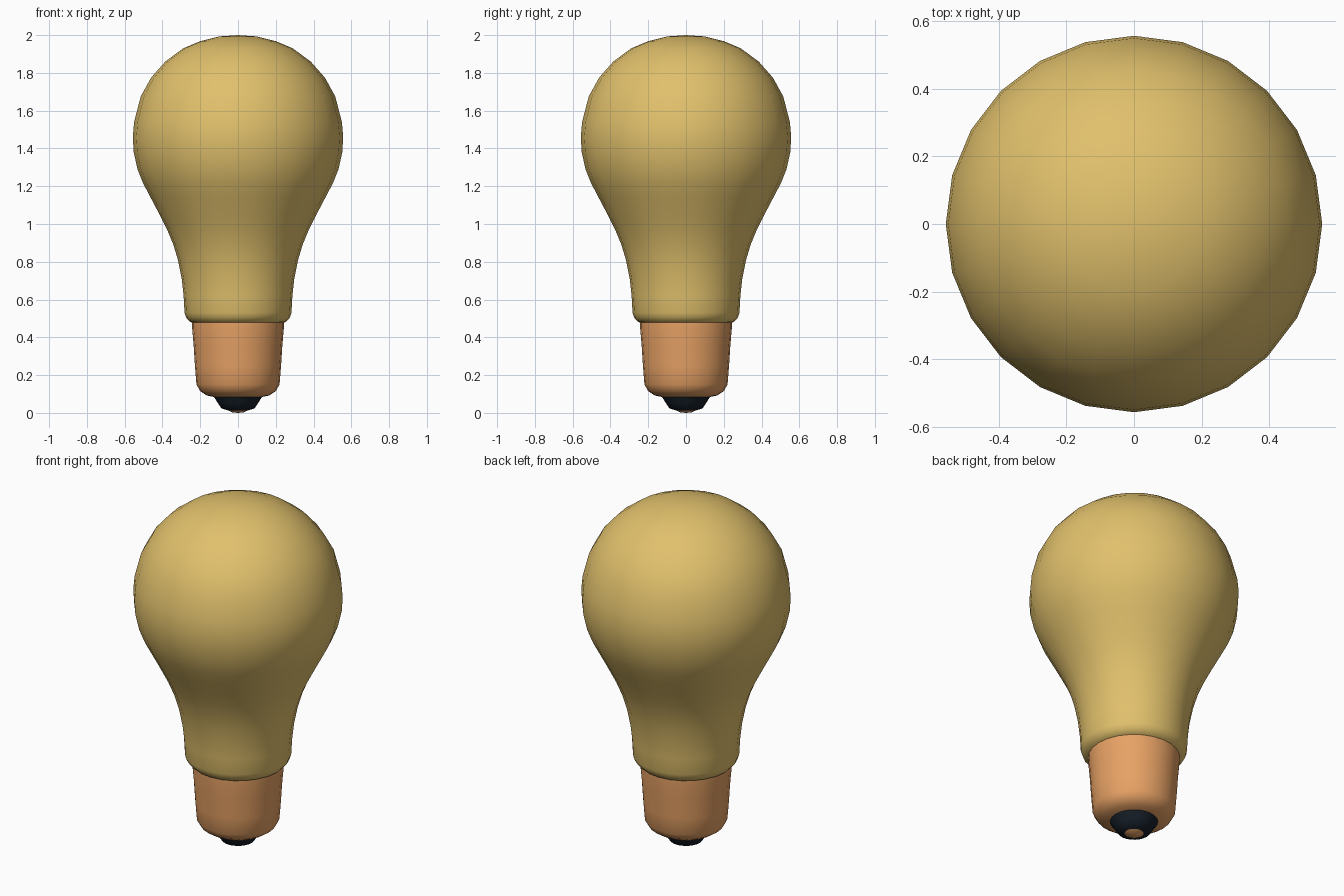
import bpy, bmesh, math

if "Cube" in bpy.data.objects:
    bpy.data.objects.remove(bpy.data.objects["Cube"])

SIDES = 24


def material(name, color):
    mat = bpy.data.materials.new(name)
    mat.diffuse_color = (*color, 1)
    mat.use_nodes = True
    mat.node_tree.nodes["Principled BSDF"].inputs["Base Color"].default_value = mat.diffuse_color
    return mat


def lathe(name, profile, mat, angle=40):
    """Spin a (radius, height) profile, listed bottom to top, about z."""
    bm = bmesh.new()
    rings = []
    for r, z in profile:
        if r == 0:
            rings.append([bm.verts.new((0, 0, z))] * SIDES)
        else:
            rings.append([bm.verts.new((r * math.cos(a), r * math.sin(a), z))
                          for a in (math.tau * i / SIDES for i in range(SIDES))])
    for low, high in zip(rings, rings[1:]):
        for i in range(SIDES):
            j = (i + 1) % SIDES
            corners = dict.fromkeys((low[i], low[j], high[j], high[i]))
            bm.faces.new(list(corners))
    bmesh.ops.recalc_face_normals(bm, faces=bm.faces)
    mesh = bpy.data.meshes.new(name)
    bm.to_mesh(mesh)
    bm.free()
    obj = bpy.data.objects.new(name, mesh)
    bpy.context.collection.objects.link(obj)
    mesh.materials.append(mat)
    bpy.ops.object.select_all(action='DESELECT')
    obj.select_set(True)
    bpy.context.view_layer.objects.active = obj
    bpy.ops.object.shade_smooth_by_angle(angle=math.radians(angle))
    return obj


glass = material("warm_glass", (0.75, 0.53, 0.15))
copper = material("copper", (0.80, 0.36, 0.13))
black = material("black_insulator", (0.008, 0.014, 0.022))

# Pear-shaped glass envelope with a rolled lower edge
lathe("glass_bulb", [
    (0.235, 0.475), (0.255, 0.482), (0.275, 0.505), (0.283, 0.53),
    (0.288, 0.62), (0.298, 0.71), (0.318, 0.81), (0.342, 0.89),
    (0.375, 0.97), (0.418, 1.055), (0.46, 1.135), (0.502, 1.215),
    (0.532, 1.29), (0.552, 1.38), (0.557, 1.46), (0.55, 1.54),
    (0.515, 1.675), (0.46, 1.775), (0.385, 1.86), (0.29, 1.93),
    (0.20, 1.968), (0.10, 1.993), (0, 2.0)], glass, 60)

# Tapered metal cap
lathe("screw_base", [
    (0.12, 0.083), (0.165, 0.092), (0.20, 0.115), (0.22, 0.15),
    (0.228, 0.25), (0.235, 0.36), (0.243, 0.45), (0.243, 0.478),
    (0.225, 0.482)], copper, 60)

# Dark insulator and the small contact at its tip
lathe("insulator", [
    (0.05, 0.012), (0.088, 0.024), (0.105, 0.05), (0.127, 0.084),
    (0.10, 0.09)], black)
lathe("tip_contact", [
    (0, 0.0), (0.03, 0.003), (0.052, 0.014)], copper, 60)
